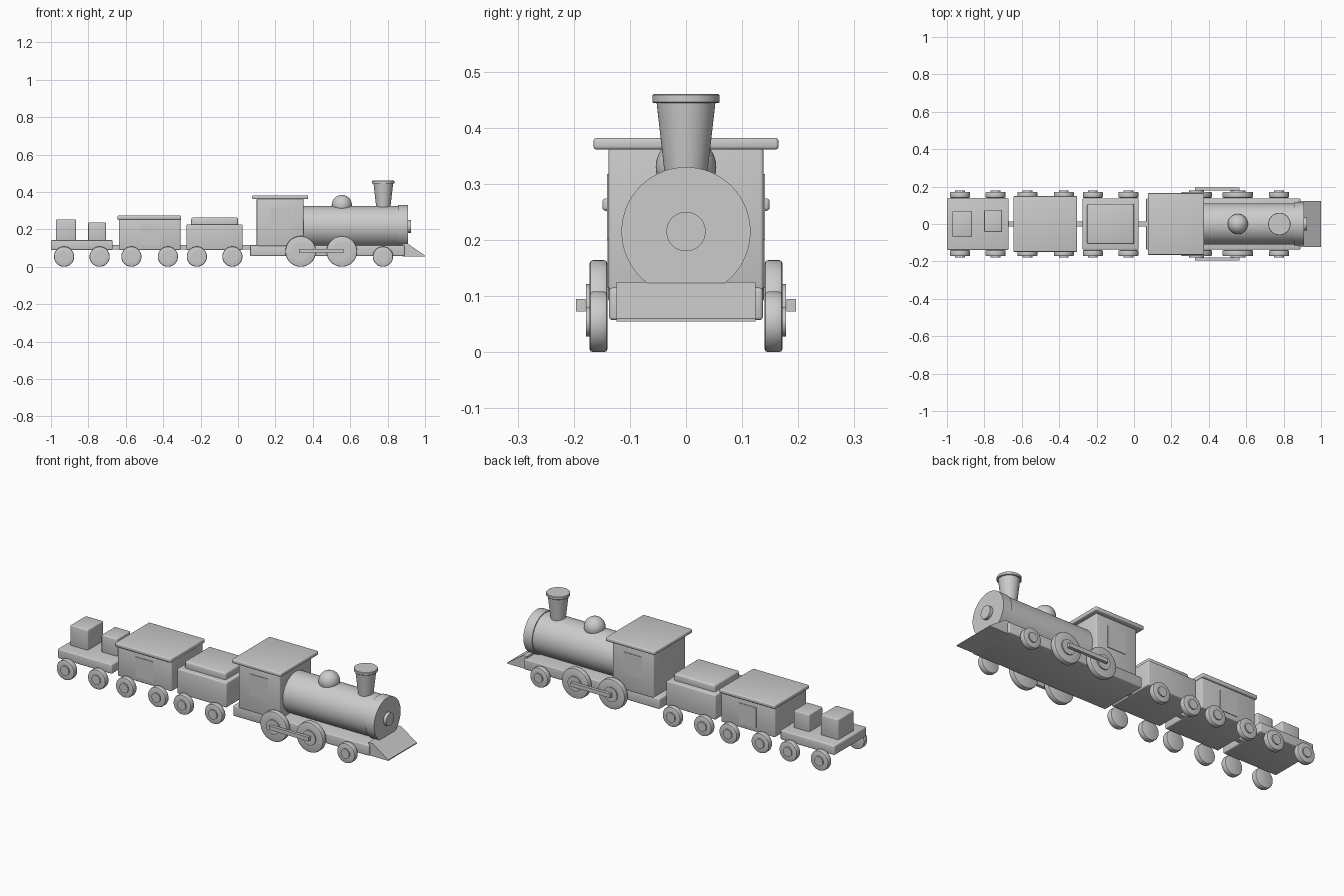
import bpy, bmesh
from math import radians
from mathutils import Matrix, Vector

if "Cube" in bpy.data.objects:
    bpy.data.objects.remove(bpy.data.objects["Cube"])


def finish(name, bm, smooth=True):
    bmesh.ops.recalc_face_normals(bm, faces=bm.faces)
    me = bpy.data.meshes.new(name)
    bm.to_mesh(me)
    bm.free()
    ob = bpy.data.objects.new(name, me)
    bpy.context.collection.objects.link(ob)
    if smooth:
        bpy.ops.object.select_all(action='DESELECT')
        ob.select_set(True)
        bpy.context.view_layer.objects.active = ob
        bpy.ops.object.shade_smooth_by_angle(angle=radians(35))
    return ob


def box(name, x, y, z, bevel=0.006):
    """Rounded box from (min, max) pairs."""
    bm = bmesh.new()
    lo, hi = Vector((x[0], y[0], z[0])), Vector((x[1], y[1], z[1]))
    bmesh.ops.create_cube(bm, size=1, matrix=Matrix.Translation((lo + hi) / 2)
                          @ Matrix.Diagonal((*(hi - lo), 1)))
    if bevel:
        bmesh.ops.bevel(bm, geom=bm.edges[:], offset=bevel, segments=3,
                        profile=0.5, affect='EDGES')
    return finish(name, bm)


def lathe(name, profile, origin, axis, segs=48):
    """Spin (radius, height) points around an axis: 'X', 'Y', '-Y' or 'Z'."""
    bm = bmesh.new()
    rings = []
    for r, h in profile:
        rings.append(bmesh.ops.create_circle(
            bm, segments=segs, radius=r, matrix=Matrix.Translation((0, 0, h)))['verts'])
    for a, b in zip(rings, rings[1:]):
        for i in range(segs):
            j = (i + 1) % segs
            bm.faces.new((a[i], a[j], b[j], b[i]))
    bm.faces.new(rings[0])
    bm.faces.new(rings[-1])
    rot = {'X': Matrix.Rotation(radians(90), 4, 'Y'), 'Z': Matrix.Identity(4),
           'Y': Matrix.Rotation(radians(-90), 4, 'X'),
           '-Y': Matrix.Rotation(radians(90), 4, 'X')}[axis]
    bm.transform(Matrix.Translation(origin) @ rot)
    return finish(name, bm)


def wheels(name, x, r, hub_r):
    """Left and right wheel with a raised hub."""
    b = 0.006
    for side, axis in (("right", '-Y'), ("left", 'Y')):
        lathe(f"{name}_{side}", [(r - b, 0.14), (r - b * .3, 0.14 + b * .3), (r, 0.14 + b),
                                 (r, 0.172 - b), (r - b * .3, 0.172 - b * .3), (r - b, 0.172),
                                 (hub_r, 0.172), (hub_r, 0.178)], (x, 0, r), axis)


def sym(w):
    return (-w, w)


# Locomotive frame and pointed front guard
box("engine_frame", (0.065, 0.89), sym(0.137), (0.057, 0.115))
bm = bmesh.new()
profile = [(0.88, 0.055), (1.0, 0.055), (1.0, 0.06), (0.905, 0.125), (0.88, 0.125)]
face = bm.faces.new([bm.verts.new((x, -0.124, z)) for x, z in profile])
ext = bmesh.ops.extrude_face_region(bm, geom=[face])['geom']
bmesh.ops.translate(bm, vec=(0, 0.248, 0),
                    verts=[v for v in ext if isinstance(v, bmesh.types.BMVert)])
finish("front_guard", bm, smooth=False)

# Boiler, smokebox ring and front hub
lathe("boiler", [(0.11, 0.33), (0.11, 0.88)], (0, 0, 0.215), 'X', 64)
lathe("smokebox", [(0.115, 0.855), (0.115, 0.908)], (0, 0, 0.215), 'X', 64)
lathe("boiler_front_hub", [(0.035, 0.89), (0.035, 0.925)], (0, 0, 0.215), 'X')

# Steam dome and chimney
bm = bmesh.new()
bmesh.ops.create_uvsphere(bm, u_segments=40, v_segments=20, radius=0.054,
                          matrix=Matrix.Translation((0.555, 0, 0.33)))
finish("steam_dome", bm)
lathe("chimney", [(0.036, 0.30), (0.053, 0.45)], (0.777, 0, 0), 'Z')
lathe("chimney_cap", [(0.058, 0.444), (0.06, 0.446), (0.06, 0.458), (0.058, 0.46)],
      (0.777, 0, 0), 'Z')

# Cab with roof and side panels
box("cab", (0.10, 0.35), sym(0.138), (0.11, 0.365))
box("cab_roof", (0.075, 0.375), sym(0.165), (0.361, 0.382))
box("cab_side_panels", (0.17, 0.28), sym(0.141), (0.20, 0.318), 0)

# Engine wheels and connecting rods
for i, x in enumerate((0.335, 0.555)):
    wheels(f"drive_wheel_{i}", x, 0.082, 0.04)
wheels("pilot_wheel", 0.775, 0.054, 0.026)
for side, s in (("right", -1), ("left", 1)):
    box(f"connecting_rod_{side}", (0.325, 0.565), sorted((s * 0.179, s * 0.196)),
        (0.073, 0.095), 0)

# Coal tender
box("tender_body", (-0.275, 0.025), sym(0.137), (0.09, 0.226))
box("coal_load", (-0.25, 0.0), sym(0.108), (0.21, 0.263), 0.01)

# Covered wagon with doors
box("wagon_body", (-0.637, -0.308), sym(0.137), (0.09, 0.257))
box("wagon_roof", (-0.645, -0.304), sym(0.149), (0.252, 0.274))
box("wagon_doors", (-0.525, -0.42), sym(0.14), (0.115, 0.225), 0)

# Flat wagon with crates
box("flat_wagon", (-1.0, -0.67), sym(0.139), (0.09, 0.142))
box("large_crate", (-0.973, -0.866), sym(0.068), (0.135, 0.252))
box("small_crate", (-0.801, -0.706), (-0.043, 0.075), (0.135, 0.236))

# Small wheels under the three wagons
for i, x in enumerate((-0.93, -0.74, -0.57, -0.375, -0.22, -0.03)):
    wheels(f"wagon_wheel_{i}", x, 0.054, 0.026)

# Couplings between vehicles
for i, x in enumerate(((-0.69, -0.615), (-0.325, -0.26), (0.01, 0.085))):
    box(f"coupling_{i}", x, sym(0.013), (0.091, 0.117), 0)
